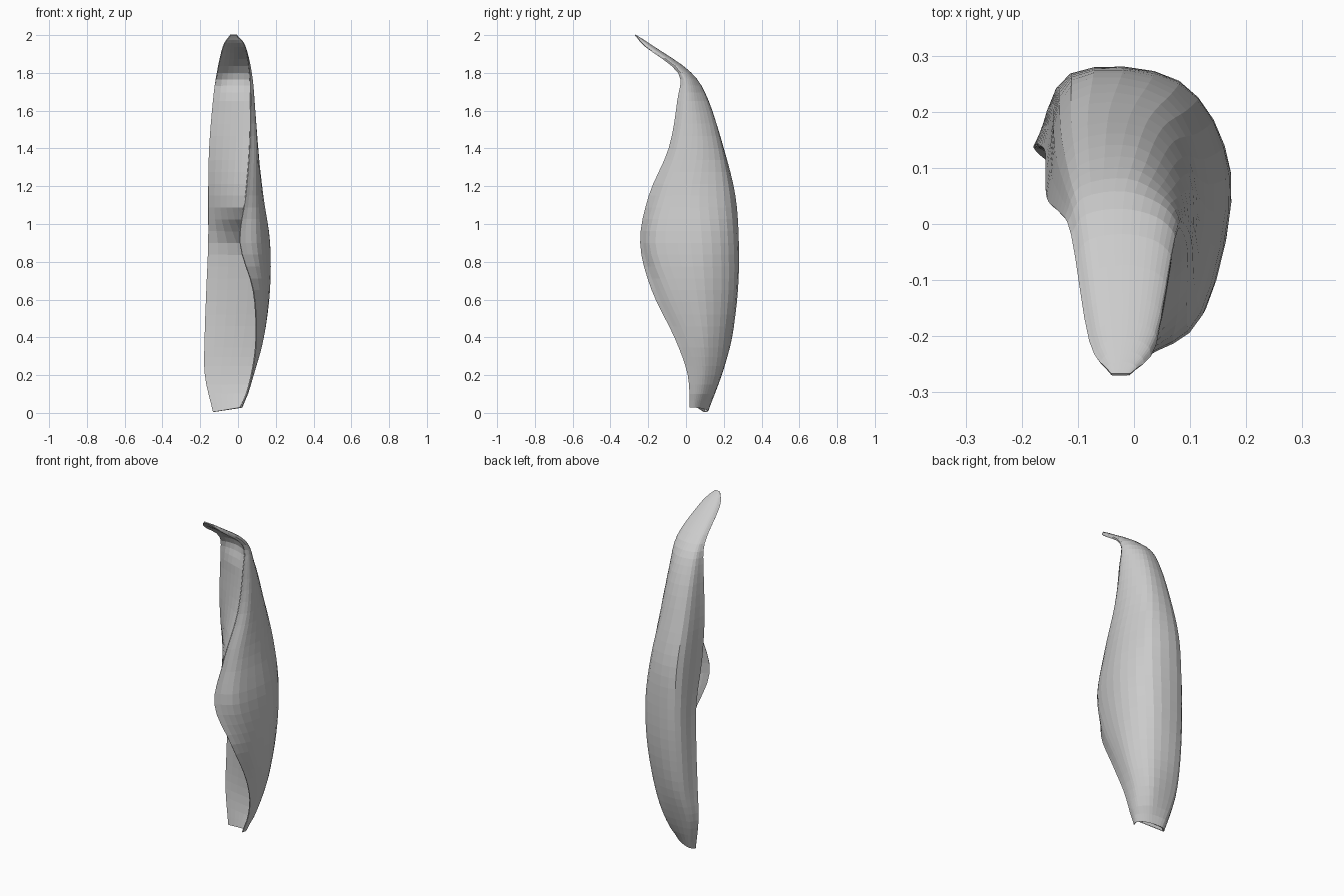
import bpy, bmesh
from mathutils import Vector

if "Cube" in bpy.data.objects:
    bpy.data.objects.remove(bpy.data.objects["Cube"])

# Heights of the stations up the leaf
HEIGHTS = [0.005, 0.2, 0.4, 0.65, 0.9, 1.15, 1.4, 1.65, 1.8, 1.94, 2.0]

# Lengthwise rails (x, y), from the left edge round the back to the curled right edge
LEFT_EDGE = [(-.13, .095), (-.173, .13), (-.174, .14), (-.165, .14), (-.155, .125),
             (-.155, .07), (-.15, .04), (-.13, .02), (-.11, -.02), (-.078, -.21), (-.040, -.268)]
BACK_LEFT = [(-.10, .115), (-.13, .18), (-.12, .235), (-.115, .26), (-.11, .265),
             (-.11, .245), (-.11, .18), (-.10, .10), (-.085, .015), (-.06, -.185), (-.034, -.268)]
BACK_RIGHT = [(-.04, .10), (.01, .178), (.045, .22), (.07, .25), (.08, .25),
              (.065, .23), (.025, .185), (0, .115), (-.02, .025), (-.02, -.175), (-.028, -.268)]
RIGHT_SIDE = [(0, .075), (.07, .115), (.128, .115), (.163, .10), (.167, .085),
              (.13, .07), (.095, .09), (.065, .06), (.04, .01), (.015, -.18), (-.020, -.268)]
FLAP = [(.02, .045), (.08, .06), (.125, .02), (.14, -.08), (.12, -.16),
        (.105, -.11), (.10, -.03), (.085, 0), (.07, -.02), (.035, -.195), (-.012, -.268)]
FLAP_EDGE = [(.015, .02), (.07, .01), (.095, -.06), (.08, -.18), (.01, -.24),
             (.04, -.195), (.06, -.09), (.065, -.045), (.06, -.04), (.037, -.215), (-.008, -.268)]
RAILS = [LEFT_EDGE, BACK_LEFT, BACK_RIGHT, RIGHT_SIDE, FLAP, FLAP_EDGE]
FRONT_STEPS = 6
INNER = 14  # place on the section where the inner wall meets the right side


def smooth_path(points, steps):
    """Catmull-Rom curve through the points."""
    pts = [2 * points[0] - points[1]] + points + [2 * points[-1] - points[-2]]
    out = []
    for i in range(1, len(pts) - 2):
        a, b, c, d = pts[i - 1:i + 3]
        for s in range(steps):
            t = s / steps
            out.append(0.5 * (2 * b + (c - a) * t + (2 * a - 5 * b + 4 * c - d) * t * t
                              + (3 * b - a - 3 * c + d) * t ** 3))
    return out + [points[-1]]


def ramp(z, low, high):
    t = min(1, max(0, (z - low) / (high - low)))
    return t * t * (3 - 2 * t)


def add_sheet(name, rows, thickness):
    """Loft rows of points into a thin sheet."""
    bm = bmesh.new()
    grid = [[bm.verts.new(p) for p in row] for row in rows]
    for lo, hi in zip(grid, grid[1:]):
        for i in range(len(lo) - 1):
            bm.faces.new((lo[i + 1], lo[i], hi[i], hi[i + 1]))
    mesh = bpy.data.meshes.new(name)
    bm.to_mesh(mesh)
    bm.free()
    obj = bpy.data.objects.new(name, mesh)
    bpy.context.collection.objects.link(obj)
    mod = obj.modifiers.new("blade_thickness", 'SOLIDIFY')
    mod.thickness = thickness
    mod.offset = 0


# Smooth each rail lengthwise, then loft across the rails
rails = [smooth_path([Vector((x, y, z)) for (x, y), z in zip(r, HEIGHTS)], 4) for r in RAILS]
outer_rows, front_rows = [], []
for section in zip(*rails):
    row = smooth_path(list(section), 4)
    z = row[0].z
    # front wall: inside the flap low down, swinging out to the flap edge higher up
    start = row[INNER].lerp(row[-1], ramp(z, 0.85, 1.12))
    front = [start.lerp(row[0], i / FRONT_STEPS) for i in range(FRONT_STEPS + 1)]
    for i, p in enumerate(front):
        t = i / FRONT_STEPS
        # hollow underside below the tip
        p.y += 4 * t * (1 - t) * 0.025 * ramp(z, 1.65, 1.8) * (1 - ramp(z, 1.9, 1.98))
    # slanted cut at the stem end
    for p in row + front:
        p.z += max(0, 1 - p.z / 0.1) * max(-0.005, 0.17 * (p.x + 0.13))
    outer_rows.append(row)
    front_rows.append(front)

# Outer blade with its curled flap, and the front wall closing it
add_sheet("outer_leaf", outer_rows, 0.006)
add_sheet("leaf_front", front_rows, 0.004)
